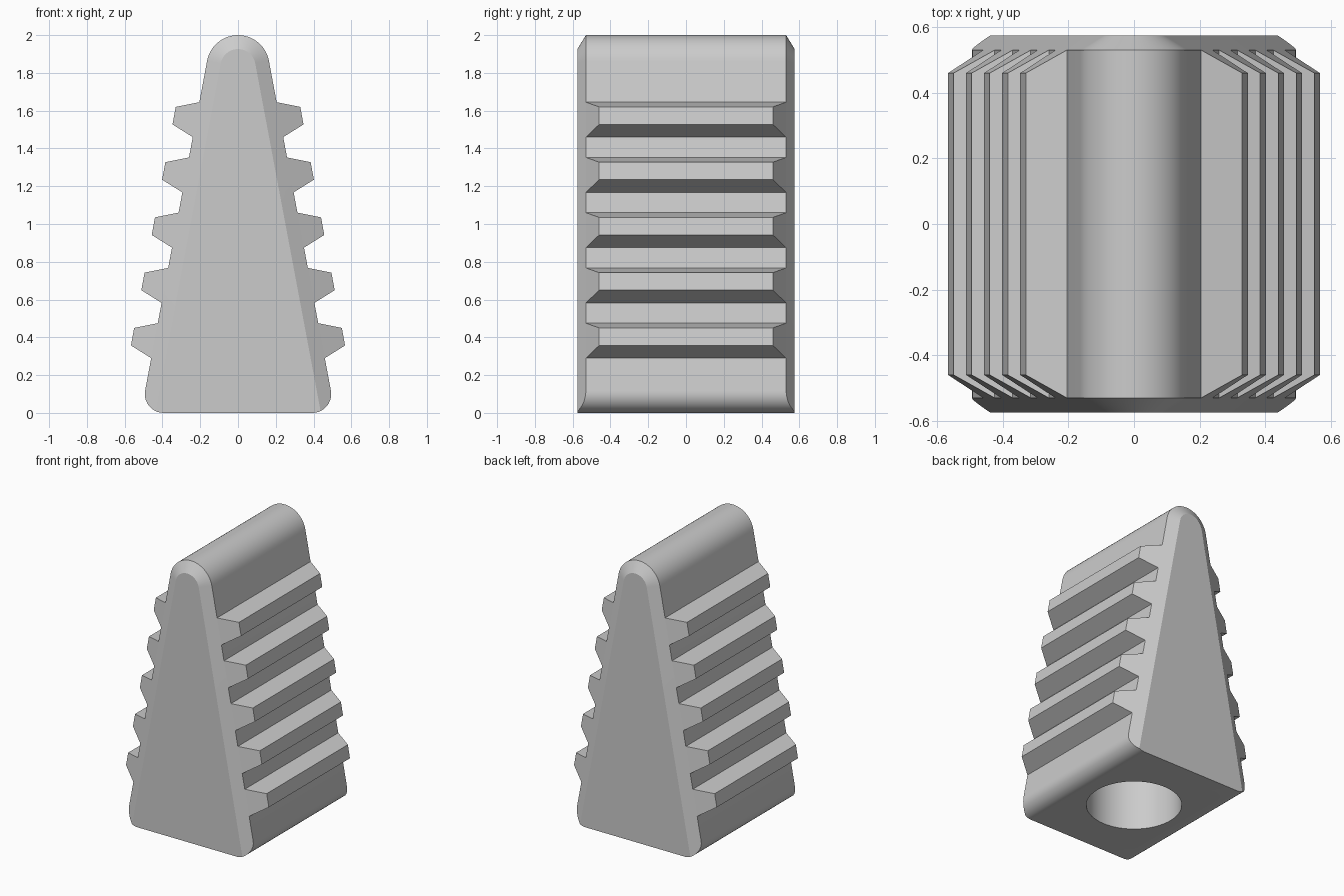
import bpy, bmesh, math
from mathutils import Vector

if "Cube" in bpy.data.objects:
    bpy.data.objects.remove(bpy.data.objects["Cube"], do_unlink=True)

grey = bpy.data.materials.new("plain grey")
grey.use_nodes = True
grey.diffuse_color = (0.6, 0.6, 0.6, 1)
grey.node_tree.nodes["Principled BSDF"].inputs["Base Color"].default_value = grey.diffuse_color

BASE, SLOPE = 0.514, 0.188          # side wall: x = BASE - SLOPE * z
TILT = math.atan(SLOPE)
INNER_Y, OUTER_Y = 0.53, 0.575      # start and end of the end chamfers
CHAMFER = 0.075


def wall(z):
    return BASE - SLOPE * z


def make_object(name, bm):
    bmesh.ops.recalc_face_normals(bm, faces=bm.faces)
    mesh = bpy.data.meshes.new(name)
    bm.to_mesh(mesh)
    bm.free()
    mesh.materials.append(grey)
    obj = bpy.data.objects.new(name, mesh)
    bpy.context.collection.objects.link(obj)
    return obj


def loft(bm, rings):
    loops = [[bm.verts.new(p) for p in ring] for ring in rings]
    for a, b in zip(loops, loops[1:]):
        for i in range(len(a)):
            j = (i + 1) % len(a)
            bm.faces.new((a[i], a[j], b[j], b[i]))
    bm.faces.new(loops[0])
    bm.faces.new(loops[-1])
    bmesh.ops.recalc_face_normals(bm, faces=bm.faces)


def smooth(obj):
    bpy.ops.object.select_all(action="DESELECT")
    obj.select_set(True)
    bpy.context.view_layer.objects.active = obj
    bpy.ops.object.shade_smooth_by_angle(angle=math.radians(20))


# Body: tapered wedge with a round crest and chamfered ends
cos_t, sin_t = math.cos(TILT), math.sin(TILT)
crest_z = (2 - BASE * cos_t) / (1 - sin_t)
crest_r = 2 - crest_z


def section(inset, y, steps=24):
    r = crest_r - inset * cos_t
    pts = [(BASE - inset, y, 0)]
    for i in range(steps + 1):
        a = TILT + (math.pi - 2 * TILT) * i / steps
        pts.append((r * math.cos(a), y, crest_z + r * math.sin(a)))
    return pts + [(inset - BASE, y, 0)]


bm = bmesh.new()
loft(bm, [section(CHAMFER, -OUTER_Y), section(0, -INNER_Y),
          section(0, INNER_Y), section(CHAMFER, OUTER_Y)])

# Round the two long bottom edges with a fan of cuts
R, STEPS = 0.1, 10
centre_x = wall(R) - R / cos_t
for side in (1, -1):
    for i in range(STEPS):
        step = (TILT + math.pi / 2) / STEPS
        a = TILT - (i + 0.5) * step
        normal = Vector((side * math.cos(a), 0, math.sin(a)))
        centre = Vector((side * centre_x, 0, R))
        cut = bmesh.ops.bisect_plane(
            bm, geom=bm.verts[:] + bm.edges[:] + bm.faces[:], dist=1e-5,
            plane_co=centre + normal * R * math.cos(step / 2),
            plane_no=normal, clear_outer=True)
        rim = [e for e in bm.edges if e.is_boundary]
        if rim:
            bmesh.ops.holes_fill(bm, edges=rim, sides=0)
body = make_object("body", bm)

# Round socket in the underside
HOLE_DEPTH = 0.8
bm = bmesh.new()
bmesh.ops.create_cone(bm, cap_ends=True, segments=64, radius1=0.31, radius2=0.31, depth=2 * HOLE_DEPTH)
cutter = make_object("socket_cutter", bm)
cutter.hide_render = True
mod = body.modifiers.new("socket", "BOOLEAN")
mod.operation, mod.solver, mod.object = "DIFFERENCE", "EXACT", cutter
bpy.context.view_layer.objects.active = body
bpy.ops.object.modifier_apply(modifier=mod.name)
bpy.data.objects.remove(cutter, do_unlink=True)
smooth(body)

# Gripping ridges: five on each side, mitred at the ends
for side, label in ((1, "left"), (-1, "right")):
    for n in range(5):
        top = 1.645 - 0.2925 * n
        x = wall(top)
        rings = []
        for sign in (-1, 1):
            rings.append([(side * px, sign * py, pz) for px, py, pz in (
                (x, INNER_Y, top),
                (x + 0.125, 0.46, top - 0.025),
                (x + 0.142, 0.46, top - 0.118),
                (wall(top - 0.185), INNER_Y, top - 0.185))])
        bm = bmesh.new()
        loft(bm, rings)
        make_object(f"{label}_ridge_{n + 1}", bm)
